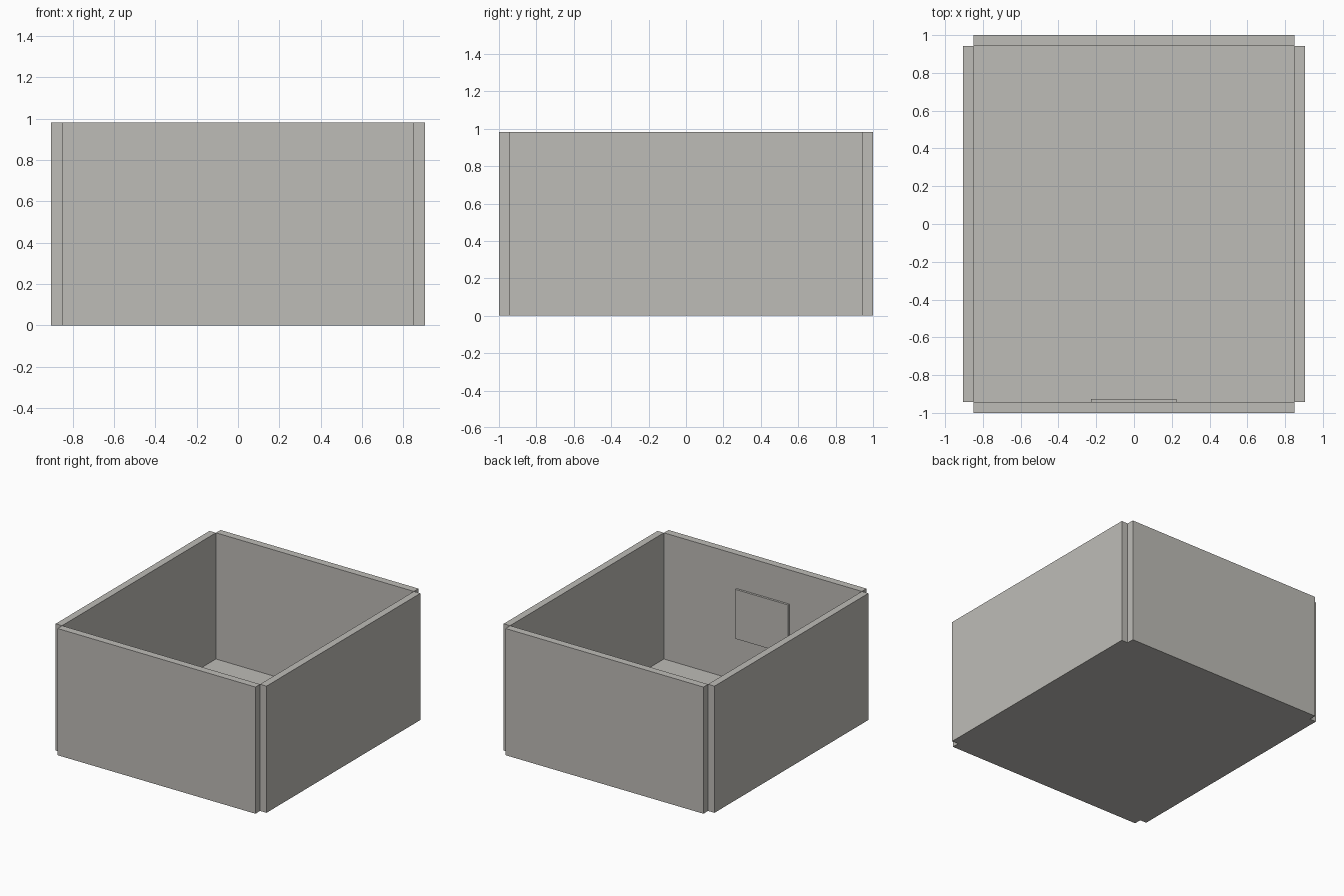
import bpy

cube = bpy.data.objects.get("Cube")
if cube:
    bpy.data.objects.remove(cube, do_unlink=True)

# Single warm grey finish
grey = bpy.data.materials.new("warm grey")
grey.use_nodes = True
colour = (0.515, 0.503, 0.474, 1.0)
grey.diffuse_color = colour
grey.node_tree.nodes["Principled BSDF"].inputs["Base Color"].default_value = colour


def box(name, x, y, z):
    """Flat-sided box spanning the given (low, high) ranges."""
    spans = (x, y, z)
    bpy.ops.mesh.primitive_cube_add(size=1, location=[(a + b) / 2 for a, b in spans])
    obj = bpy.context.object
    obj.name = obj.data.name = name
    obj.scale = [b - a for a, b in spans]
    bpy.ops.object.transform_apply(location=False, rotation=False, scale=True)
    obj.data.materials.append(grey)
    return obj


IN_X, OUT_X = 0.85, 0.905   # inner and outer faces of the side walls
IN_Y, OUT_Y = 0.943, 1.0    # inner and outer faces of the front and back walls
HEIGHT = 0.983

# Thin floor between the walls
box("floor", (-IN_X, IN_X), (-IN_Y, IN_Y), (0, 0.004))

# Four wall panels, leaving an open notch at each corner
box("left_wall", (IN_X, OUT_X), (-IN_Y, IN_Y), (0, HEIGHT))
box("right_wall", (-OUT_X, -IN_X), (-IN_Y, IN_Y), (0, HEIGHT))
box("back_wall", (-IN_X, IN_X), (IN_Y, OUT_Y), (0, HEIGHT))
box("front_wall", (-IN_X, IN_X), (-OUT_Y, -IN_Y), (0, HEIGHT))

# Small plate on the inside of the front wall
box("inner_plate", (-0.228, 0.225), (-IN_Y, -0.926), (0.335, 0.718))
